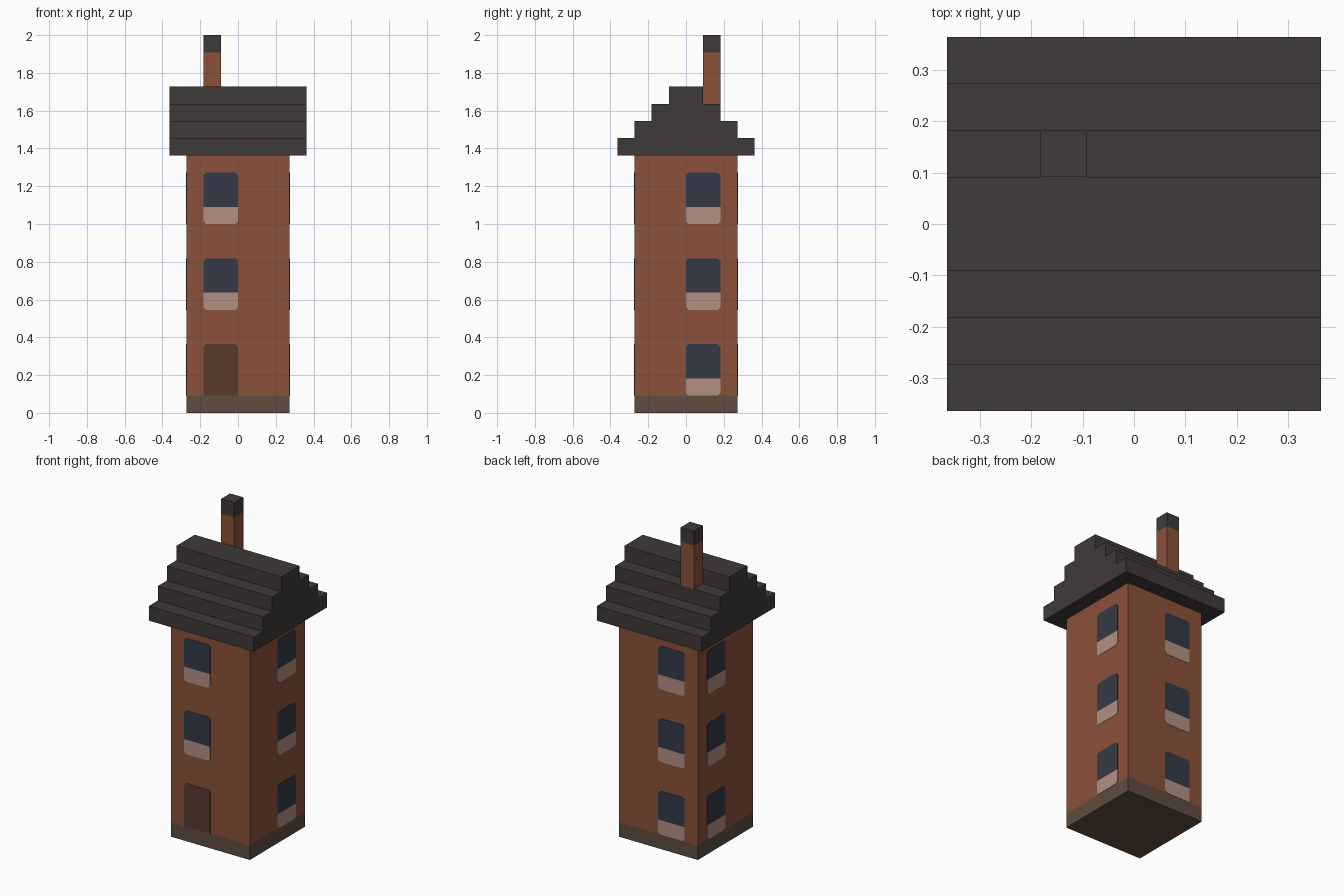
import bpy
import bmesh
from mathutils import Vector

cube = bpy.data.objects.get("Cube")
if cube:
    bpy.data.objects.remove(cube, do_unlink=True)

U = 2 / 22          # building module
WALL = 3 * U        # half width of the tower
EAVES = 15 * U      # height where the roof begins
THICK = 0.002       # thickness of window and door plates


def material(name, rgb):
    linear = [((c / 255 + 0.055) / 1.055) ** 2.4 for c in rgb] + [1]
    mat = bpy.data.materials.new(name)
    mat.use_nodes = True
    mat.diffuse_color = linear
    bsdf = mat.node_tree.nodes["Principled BSDF"]
    bsdf.inputs["Base Color"].default_value = linear
    bsdf.inputs["Roughness"].default_value = 0.9
    return mat


BRICK = material("brick", (139, 81, 58))
STONE = material("foundation stone", (95, 77, 64))
SLATE = material("dark slate", (64, 58, 58))
GLASS = material("window glass", (52, 58, 70))
SILL = material("pale sill", (178, 144, 132))
WOOD = material("door wood", (88, 58, 46))


def prism(name, outline, direction, mat):
    """Extrude a closed outline along a direction into a solid."""
    bm = bmesh.new()
    face = bm.faces.new([bm.verts.new(p) for p in outline])
    grown = bmesh.ops.extrude_face_region(bm, geom=[face], use_keep_orig=True)
    moved = [g for g in grown["geom"] if isinstance(g, bmesh.types.BMVert)]
    bmesh.ops.translate(bm, verts=moved, vec=direction)
    bmesh.ops.recalc_face_normals(bm, faces=bm.faces)
    mesh = bpy.data.meshes.new(name)
    bm.to_mesh(mesh)
    bm.free()
    mesh.materials.append(mat)
    obj = bpy.data.objects.new(name, mesh)
    bpy.context.collection.objects.link(obj)
    return obj


def block(name, x, y, z, mat):
    corners = [(x[0], y[0]), (x[1], y[0]), (x[1], y[1]), (x[0], y[1])]
    return prism(name, [(a, b, z[0]) for a, b in corners], Vector((0, 0, z[1] - z[0])), mat)


def plate(name, normal, span, z, mat, cut_top=0, cut_bottom=0):
    """Thin panel on the wall facing normal, with clipped corners."""
    a, b = span
    z0, z1 = z
    t, s = cut_top, cut_bottom
    points = [(a + s, z0), (b - s, z0), (b, z0 + s), (b, z1 - t),
              (b - t, z1), (a + t, z1), (a, z1 - t), (a, z0 + s)]
    points = list(dict.fromkeys(points))
    along = Vector((abs(normal.y), abs(normal.x), 0))
    outline = [normal * WALL + along * p + Vector((0, 0, h)) for p, h in points]
    return prism(name, outline, normal * THICK, mat)


# Tower and foundation
both = (-WALL, WALL)
block("foundation", both, both, (0, U), STONE)
block("tower_walls", both, both, (U, EAVES), BRICK)

# Stepped gable roof, one profile run along x
right_side = []
for step in range(4):
    half = (4 - step) * U
    right_side += [(half, EAVES + step * U), (half, EAVES + (step + 1) * U)]
profile = right_side + [(-y, z) for y, z in reversed(right_side)]
prism("stepped_roof", [(-4 * U, y, z) for y, z in profile], Vector((8 * U, 0, 0)), SLATE)

# Chimney
chimney_x, chimney_y = (-2 * U, -U), (U, 2 * U)
block("chimney", chimney_x, chimney_y, (18 * U, 21 * U), BRICK)
block("chimney_cap", chimney_x, chimney_y, (21 * U, 22 * U), SLATE)

# Windows on three floors of every side, with the door at the front
SIDES = {"front": ((0, -1, 0), (-2 * U, 0)), "back": ((0, 1, 0), (-2 * U, 0)),
         "left": ((1, 0, 0), (0, 2 * U)), "right": ((-1, 0, 0), (0, 2 * U))}
CLIP = 0.014
for side, (normal, span) in SIDES.items():
    normal = Vector(normal)
    for floor in range(3):
        base = U * (1 + 5 * floor)
        if side == "front" and floor == 0:
            plate("front_door", normal, span, (base, base + 3 * U), WOOD, cut_top=CLIP)
            continue
        label = f"{side}_floor_{floor + 1}"
        plate(f"{label}_window", normal, span, (base + U, base + 3 * U), GLASS, cut_top=CLIP)
        plate(f"{label}_sill", normal, span, (base, base + U), SILL, cut_bottom=CLIP)
